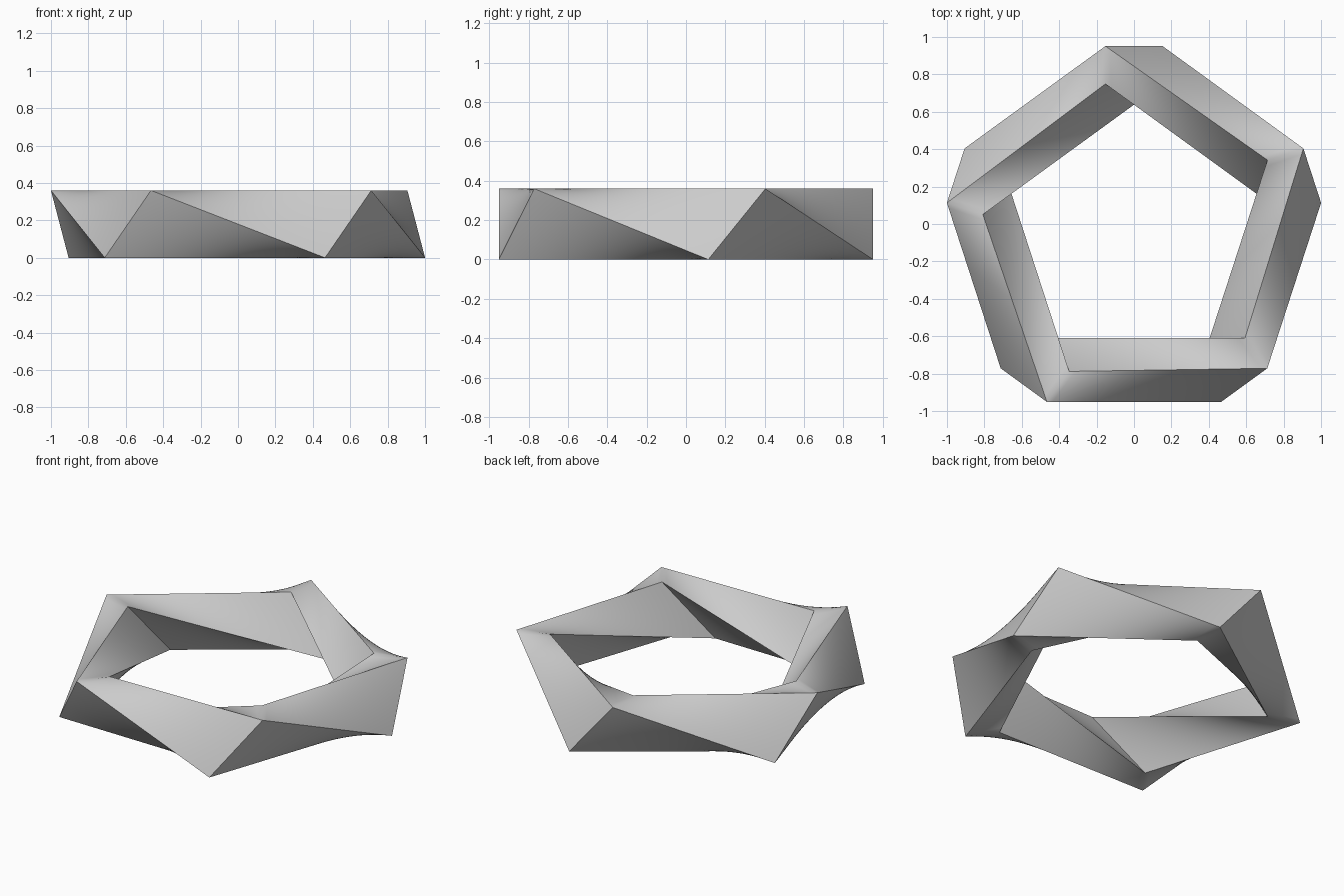
import bpy
import bmesh
import math

cube = bpy.data.objects.get("Cube")
if cube:
    bpy.data.objects.remove(cube, do_unlink=True)

SIDES = 5
HEIGHT = 0.36
OUTER, INNER = 1.002, 0.80   # radial reach of each corner section
LEAN = 0.153                 # sideways lean of the section, top against bottom
CENTRE_Y = -0.051

grey = bpy.data.materials.new("plain grey")
grey.use_nodes = True
colour = (0.6, 0.6, 0.6, 1)
grey.diffuse_color = colour
grey.node_tree.nodes["Principled BSDF"].inputs["Base Color"].default_value = colour


def corner_section(bm, angle):
    """Four corners in order: outer top, outer bottom, inner bottom, inner top."""
    c, s = math.cos(angle), math.sin(angle)
    section = []
    for radius, top in ((OUTER, 1), (OUTER, 0), (INNER, 0), (INNER, 1)):
        lean = LEAN if top else -LEAN
        section.append(bm.verts.new((radius * c - lean * s,
                                     radius * s + lean * c + CENTRE_Y,
                                     HEIGHT * top)))
    return section


# Ring of bars, each making a quarter twist between neighbouring corners
bm = bmesh.new()
rings = [corner_section(bm, math.pi / 2 + i * math.tau / SIDES) for i in range(SIDES)]
for i, here in enumerate(rings):
    there = rings[(i + 1) % SIDES]
    for k in range(4):
        n = (k + 1) % 4
        bm.faces.new((here[k], here[n], there[(n + 1) % 4], there[n]))
bmesh.ops.recalc_face_normals(bm, faces=bm.faces)
mesh = bpy.data.meshes.new("twisted_ring")
bm.to_mesh(mesh)
bm.free()
mesh.materials.append(grey)

ring = bpy.data.objects.new("twisted_ring", mesh)
bpy.context.collection.objects.link(ring)
bpy.ops.object.select_all(action='DESELECT')
ring.select_set(True)
bpy.context.view_layer.objects.active = ring

# Fine straight-ruled subdivision gives the curved, twisted faces
sub = ring.modifiers.new("ruled faces", 'SUBSURF')
sub.subdivision_type = 'SIMPLE'
sub.levels = sub.render_levels = 5
bpy.ops.object.modifier_apply(modifier=sub.name)
bpy.ops.object.shade_smooth_by_angle(angle=math.radians(30))
